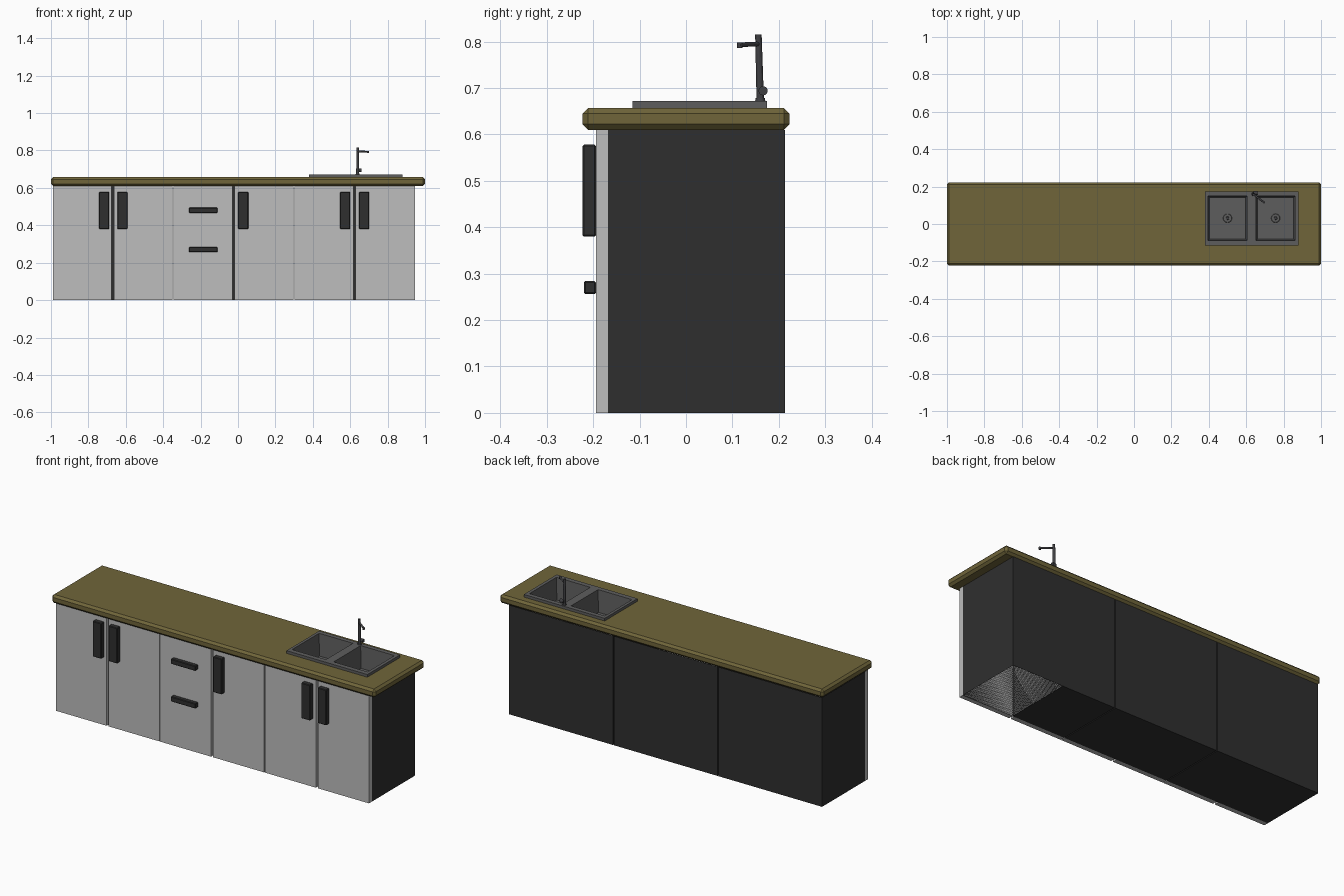
import bpy, bmesh
from mathutils import Vector

cube = bpy.data.objects.get("Cube")
if cube:
    bpy.data.objects.remove(cube, do_unlink=True)


def material(name, r, g, b):
    m = bpy.data.materials.new(name)
    m.use_nodes = True
    m.diffuse_color = (r, g, b, 1)
    m.node_tree.nodes["Principled BSDF"].inputs["Base Color"].default_value = (r, g, b, 1)
    return m


DOOR = material("light grey door", 0.51, 0.51, 0.51)
DARK = material("charcoal", 0.028, 0.028, 0.028)
WOOD = material("olive wood", 0.16, 0.13, 0.042)
STEEL = material("steel grey", 0.11, 0.11, 0.11)
TAP = material("dark metal", 0.05, 0.05, 0.055)


def finish(name, bm, mat, bevel=0):
    me = bpy.data.meshes.new(name)
    bm.to_mesh(me)
    bm.free()
    ob = bpy.data.objects.new(name, me)
    bpy.context.collection.objects.link(ob)
    me.materials.append(mat)
    if bevel:
        mod = ob.modifiers.new("bevel", "BEVEL")
        mod.width = bevel
        mod.segments = 1
    return ob


def box_mesh(x, y, z):
    bm = bmesh.new()
    bmesh.ops.create_cube(bm, size=1)
    for v in bm.verts:
        for i, (lo, hi) in enumerate((x, y, z)):
            v.co[i] = hi if v.co[i] > 0 else lo
    return bm


def box(name, x, y, z, mat, bevel=0):
    return finish(name, box_mesh(x, y, z), mat, bevel)


def rod(name, a, b, r1, r2, mat, sides=12):
    a, b = Vector(a), Vector(b)
    bm = bmesh.new()
    bmesh.ops.create_cone(bm, cap_ends=True, segments=sides, radius1=r1,
                          radius2=r2, depth=(b - a).length)
    turn = (b - a).to_track_quat("Z", "Y").to_matrix()
    for v in bm.verts:
        v.co = turn @ v.co + (a + b) / 2
    return finish(name, bm, mat)


# Cabinet carcasses, open on top under the worktop
TOP = 0.61
bays = {"left_end": (-0.99, -0.35), "middle": (-0.345, 0.297), "sink": (0.302, 0.945)}
for bay, (x0, x1) in bays.items():
    bm = box_mesh((x0, x1), (-0.168, 0.213), (0, TOP))
    bm.normal_update()
    gone = [f for f in bm.faces if f.normal.z > 0.5]
    if bay == "sink":
        # Half of the floor is left out below the plumbing
        bmesh.ops.bisect_plane(bm, geom=bm.verts[:] + bm.edges[:] + bm.faces[:],
                               plane_co=(0.63, 0, 0), plane_no=(1, 0, 0))
        bm.normal_update()
        gone = [f for f in bm.faces if f.normal.z > 0.5 or
                (f.normal.z < -0.5 and f.calc_center_median().x > 0.63)]
    bmesh.ops.delete(bm, geom=gone, context="FACES")
    finish(bay + "_cabinet", bm, DARK)

    # Pair of doors per cabinet
    mid = (x0 + x1) / 2
    for side, span in (("a", (x0, mid - 0.006)), ("b", (mid + 0.006, x1))):
        box(f"{bay}_door_{side}", span, (-0.194, -0.168), (0, TOP), DOOR)

# Upright door handles
for i, x in enumerate((-0.716, -0.618, 0.028, 0.573, 0.674)):
    box(f"door_handle_{i + 1}", (x - 0.027, x + 0.027), (-0.223, -0.194),
        (0.38, 0.578), DARK, 0.003)

# Level drawer handles
for name, z in (("upper", 0.48), ("lower", 0.27)):
    box(name + "_drawer_handle", (-0.262, -0.11), (-0.22, -0.194),
        (z - 0.014, z + 0.014), DARK, 0.003)

# Worktop with chamfered edges and an opening for the sink
worktop = box("worktop", (-1, 1), (-0.223, 0.223), (TOP, 0.657), WOOD, 0.012)
cutter = box("sink_cutter", (0.39, 0.87), (-0.1, 0.163), (0.5, 0.8), WOOD)
cutter.hide_render = True
cutter.hide_set(True)
cut = worktop.modifiers.new("sink opening", "BOOLEAN")
cut.object = cutter
cut.operation = "DIFFERENCE"
cut.solver = "EXACT"

# Double sink: rim plate, outer skirt and two tapered basins
XS = (0.38, 0.396, 0.605, 0.653, 0.862, 0.88)
YS = (-0.115, -0.088, 0.15, 0.175)
RIM, FLOOR, TAPER = 0.672, 0.55, 0.008
bm = bmesh.new()


def quad(*pts):
    bm.faces.new([bm.verts.new(p) for p in pts])


def corners(x0, x1, y0, y1, z):
    return [(x0, y0, z), (x1, y0, z), (x1, y1, z), (x0, y1, z)]


def walls(upper, lower):
    for k in range(4):
        n = (k + 1) % 4
        quad(upper[k], upper[n], lower[n], lower[k])


for i in range(len(XS) - 1):
    for j in range(len(YS) - 1):
        cell = (XS[i], XS[i + 1], YS[j], YS[j + 1])
        edge = corners(*cell, RIM)
        if j == 1 and i in (1, 3):
            x0, x1, y0, y1 = cell
            base = corners(x0 + TAPER, x1 - TAPER, y0 + TAPER, y1 - TAPER, FLOOR)
            walls(edge, base)
            quad(*base)
        else:
            quad(*edge)
outline = (XS[0], XS[-1], YS[0], YS[-1])
walls(corners(*outline, RIM), corners(*outline, 0.656))
bmesh.ops.remove_doubles(bm, verts=bm.verts, dist=0.0001)
bmesh.ops.recalc_face_normals(bm, faces=bm.faces)
finish("double_sink", bm, STEEL)

# Drains
for name, x in (("left", 0.757), ("right", 0.5)):
    rod(name + "_drain", (x, 0.031, FLOOR), (x, 0.031, FLOOR + 0.004), 0.024, 0.022, STEEL, 16)
    rod(name + "_drain_plug", (x, 0.031, FLOOR), (x, 0.031, FLOOR + 0.008), 0.01, 0.008, TAP)

# Tap: leaning post, angled spout, nozzle and side valve
rod("tap_base", (0.64, 0.16, RIM), (0.64, 0.16, RIM + 0.006), 0.011, 0.01, TAP)
rod("tap_post", (0.64, 0.16, RIM), (0.64, 0.156, 0.815), 0.008, 0.007, TAP)
rod("tap_spout", (0.64, 0.157, 0.795), (0.698, 0.114, 0.793), 0.005, 0.005, TAP)
rod("tap_nozzle", (0.695, 0.116, 0.798), (0.695, 0.116, 0.786), 0.006, 0.006, TAP)
rod("tap_valve", (0.638, 0.166, 0.694), (0.66, 0.166, 0.694), 0.01, 0.01, TAP)
